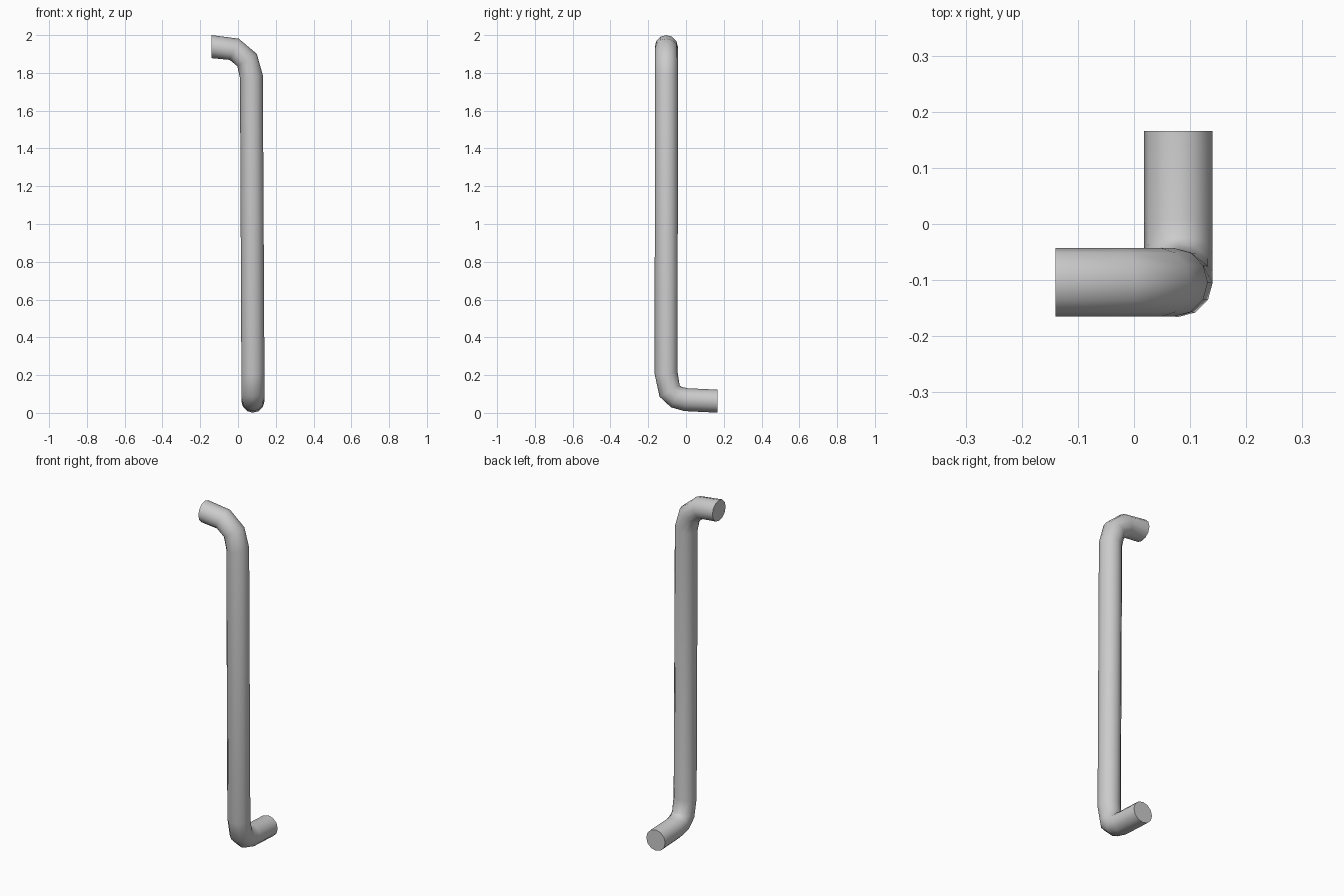
import bpy, bmesh, math
from mathutils import Vector

cube = bpy.data.objects.get("Cube")
if cube:
    bpy.data.objects.remove(cube, do_unlink=True)

RADIUS, SIDES = 0.061, 12

metal = bpy.data.materials.new("grey_metal")
metal.use_nodes = True
colour = (0.6, 0.6, 0.6, 1)
metal.diffuse_color = colour
metal.node_tree.nodes["Principled BSDF"].inputs["Base Color"].default_value = colour

# Centre line: lower stub pointing back, long upright, upper stub pointing right
path = [Vector(p) for p in (
    (0.079, 0.166, 0.062), (0.079, 0, 0.07), (0.079, -0.05, 0.083),
    (0.079, -0.087, 0.116), (0.079, -0.105, 0.21),
    (0.071, -0.104, 1.78), (0.048, -0.104, 1.868),
    (-0.02, -0.104, 1.925), (-0.14, -0.104, 1.939))]


def tangent(i):
    """Bisecting direction inside the path, axis-aligned at the open ends."""
    if i == 0:
        return Vector((0, -1, 0))
    if i == len(path) - 1:
        return Vector((-1, 0, 0))
    return ((path[i] - path[i - 1]).normalized()
            + (path[i + 1] - path[i]).normalized()).normalized()


# Sweep a round section along the centre line
bm = bmesh.new()
rings = []
normal, side = tangent(0), Vector((1, 0, 0))
for i, centre in enumerate(path):
    t = tangent(i)
    side = normal.rotation_difference(t) @ side
    normal = t
    up = t.cross(side)
    ring = []
    for k in range(SIDES):
        a = math.tau * k / SIDES
        ring.append(bm.verts.new(centre + RADIUS * (math.cos(a) * side + math.sin(a) * up)))
    rings.append(ring)
for lower, upper in zip(rings, rings[1:]):
    for k in range(SIDES):
        n = (k + 1) % SIDES
        bm.faces.new((lower[k], lower[n], upper[n], upper[k]))
# Flat end caps
bm.faces.new(rings[0][::-1])
bm.faces.new(rings[-1])
bmesh.ops.recalc_face_normals(bm, faces=bm.faces)

mesh = bpy.data.meshes.new("bent_pipe")
bm.to_mesh(mesh)
bm.free()
mesh.materials.append(metal)
pipe = bpy.data.objects.new("bent_pipe", mesh)
bpy.context.collection.objects.link(pipe)

# Smooth tube with crisp cap edges
bpy.ops.object.select_all(action="DESELECT")
pipe.select_set(True)
bpy.context.view_layer.objects.active = pipe
bpy.ops.object.shade_smooth_by_angle(angle=math.radians(50))
